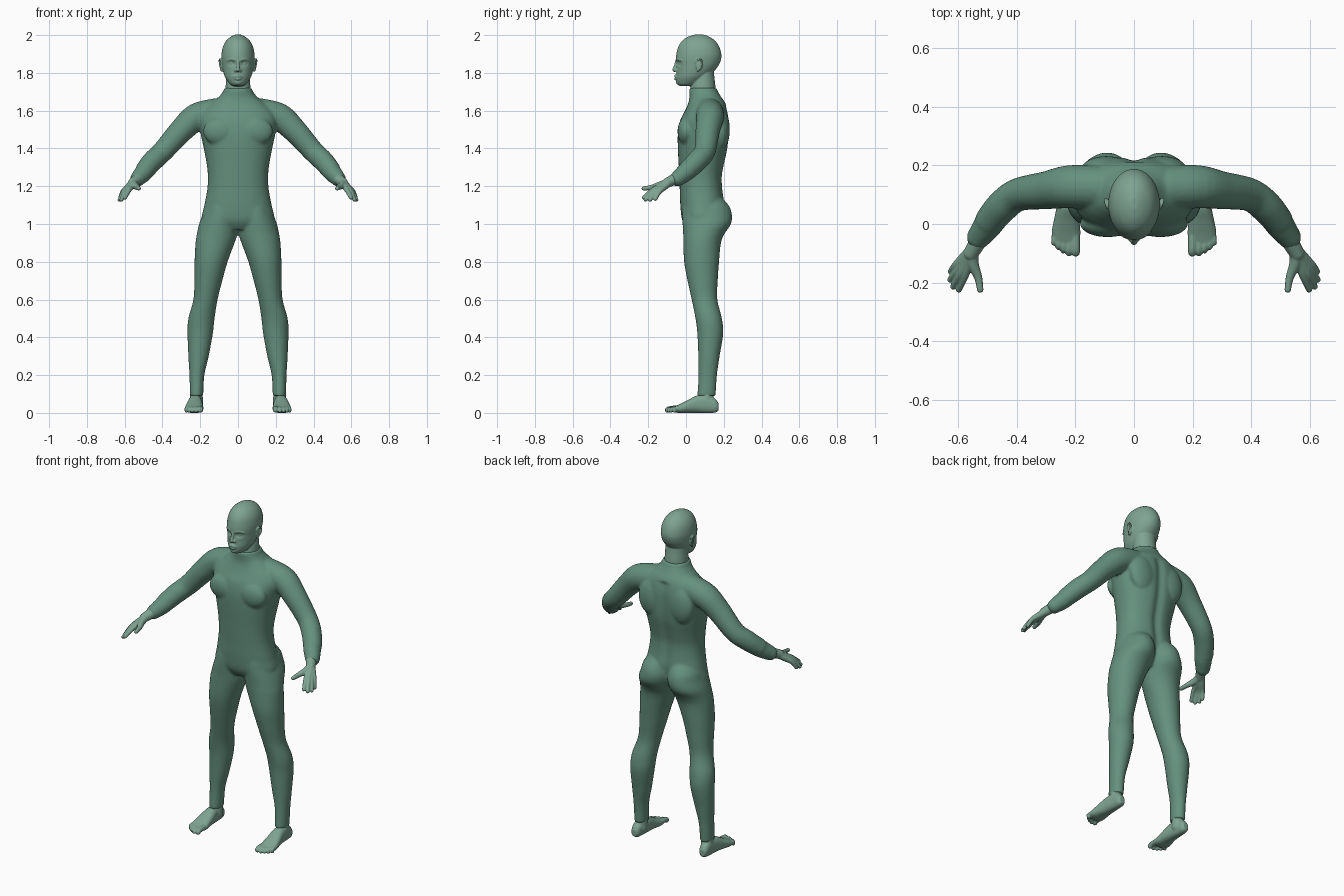
import bpy, bmesh, math
from mathutils import Vector, Matrix


def spline(rows, n=5):
    """Catmull-Rom interpolation through tuples of numbers."""
    out = []
    for i in range(len(rows) - 1):
        a, b, c, d = (rows[max(i - 1, 0)], rows[i], rows[i + 1], rows[min(i + 2, len(rows) - 1)])
        for k in range(n):
            t = k / n
            out.append([0.5 * (2 * q + (r - p) * t + (2 * p - 5 * q + 4 * r - s) * t * t
                        + (3 * q - p - 3 * r + s) * t ** 3) for p, q, r, s in zip(a, b, c, d)])
    return out + [list(rows[-1])]


def skin(bm, rings):
    """Bridge rings of points and cap both ends."""
    vs = [[bm.verts.new(p) for p in r] for r in rings]
    n = len(vs[0])
    for a, b in zip(vs, vs[1:]):
        for i in range(n):
            j = (i + 1) % n
            bm.faces.new((a[i], a[j], b[j], b[i]))
    bm.faces.new(vs[0])
    bm.faces.new(vs[-1])


def slices(bm, rows, axis='z', power=2.0, n=48):
    """Loft of oval sections: (position, x0, x1, low, high)."""
    rings = []
    for t, x0, x1, l, h in spline(rows):
        ring = []
        for i in range(n):
            a = 2 * math.pi * i / n
            c, s = math.cos(a), math.sin(a)
            x = (x0 + x1) / 2 + (x1 - x0) / 2 * math.copysign(abs(c) ** (2 / power), c)
            w = (l + h) / 2 + (h - l) / 2 * math.copysign(abs(s) ** (2 / power), s)
            ring.append((x, w, t) if axis == 'z' else (x, t, w))
        rings.append(ring)
    skin(bm, rings)


def blob(bm, c, r):
    r = r if isinstance(r, tuple) else (r, r, r)
    bmesh.ops.create_uvsphere(bm, u_segments=24, v_segments=16, radius=1,
                              matrix=Matrix.Translation(c) @ Matrix.Diagonal((*r, 1)))


def tube(bm, pts, n=20):
    """Round-ended limb through (x, y, z, radius)."""
    rows = spline(pts)
    P = [Vector(r[:3]) for r in rows]
    u, rings = Vector((0.31, 0.52, 0.79)), []
    for i, r in enumerate(rows):
        t = (P[min(i + 1, len(P) - 1)] - P[max(i - 1, 0)]).normalized()
        u = (u - t * u.dot(t)).normalized()
        v = t.cross(u)
        rings.append([P[i] + r[3] * (u * math.cos(2 * math.pi * k / n) + v * math.sin(2 * math.pi * k / n))
                      for k in range(n)])
    skin(bm, rings)
    for e in (pts[0], pts[-1]):
        blob(bm, e[:3], e[3])


def mirror(bm):
    d = bmesh.ops.duplicate(bm, geom=bm.verts[:] + bm.edges[:] + bm.faces[:])
    for v in d['geom']:
        if isinstance(v, bmesh.types.BMVert):
            v.co.x *= -1


def material(name, col):
    m = bpy.data.materials.new(name)
    m.diffuse_color = (*col, 1)
    return m


def finish(bm, name, mat, voxel, smooth):
    """Fuse the overlapping volumes into one smooth skin."""
    bmesh.ops.recalc_face_normals(bm, faces=bm.faces[:])
    me = bpy.data.meshes.new(name)
    bm.to_mesh(me)
    bm.free()
    ob = bpy.data.objects.new(name, me)
    bpy.context.collection.objects.link(ob)
    me.materials.append(mat)
    m = ob.modifiers.new("fuse", 'REMESH')
    m.mode, m.voxel_size, m.use_smooth_shade = 'VOXEL', voxel, True
    m = ob.modifiers.new("soften", 'SMOOTH')
    m.factor, m.iterations = 0.5, smooth
    return ob


green = material("suit_green", (0.13, 0.28, 0.21))
pale = material("skin_green", (0.21, 0.37, 0.29))

# Body suit: limbs first, mirrored, then the torso
bm = bmesh.new()
slices(bm, [(1.16, 0, .13, 0, .17), (1.10, 0, .172, -.015, .225), (1.05, -.01, .188, -.02, .243),
            (1.0, -.005, .206, -.018, .238), (.95, .002, .217, -.015, .205), (.9, .018, .225, -.014, .185),
            (.8, .055, .23, -.01, .175), (.7, .083, .231, .008, .168), (.6, .108, .236, .03, .166),
            (.5, .124, .263, .05, .19), (.42, .133, .267, .06, .197), (.3, .155, .263, .065, .178),
            (.2, .178, .257, .066, .164), (.09, .184, .255, .06, .157)])
tube(bm, [(.12, .125, 1.59, .075), (.22, .127, 1.565, .074), (.30, .115, 1.495, .065),
          (.395, .10, 1.388, .057), (.45, .06, 1.335, .056), (.49, .013, 1.288, .052)])
tube(bm, [(.47, .035, 1.31, .05), (.50, -.005, 1.272, .049), (.53, -.045, 1.24, .041)])
blob(bm, (.09, .0, 1.49), (.095, .045, .075))     # chest muscle
blob(bm, (.095, .187, 1.5), (.085, .045, .11))    # shoulder blade
mirror(bm)
torso = bmesh.new()
W = [(.97, .13, .01, .17), (1.02, .19, -.02, .195), (1.1, .178, -.03, .205), (1.18, .163, -.033, .196),
     (1.25, .159, -.036, .193), (1.32, .166, -.039, .205), (1.4, .181, -.043, .222), (1.48, .198, -.043, .228),
     (1.55, .208, -.03, .228), (1.6, .19, -.005, .22), (1.64, .145, .012, .208), (1.67, .105, .018, .188),
     (1.7, .08, .017, .17), (1.72, .074, .018, .163)]
slices(torso, [(z, -w, w, f, b) for z, w, f, b in W], power=2.25, n=96)
for v in torso.verts:                             # spine groove
    if v.co.y > .1 and v.co.z < 1.62:
        v.co.y -= .014 * math.exp(-(v.co.x / .025) ** 2)
me = bpy.data.meshes.new("tmp")
torso.to_mesh(me)
torso.free()
bm.from_mesh(me)
bpy.data.meshes.remove(me)
finish(bm, "body_suit", green, .007, 7)

# Head: skull and neck, with dents for the eye sockets
bm = bmesh.new()
H = [(2.003, .012, .05, .09), (1.993, .035, .015, .12), (1.972, .061, -.018, .152), (1.94, .079, -.04, .175),
     (1.9, .087, -.051, .187), (1.87, .087, -.054, .185), (1.84, .084, -.051, .173), (1.81, .079, -.05, .15),
     (1.78, .07, -.052, .12), (1.755, .055, -.05, .09), (1.738, .04, -.043, .06), (1.73, .02, -.03, .04)]
slices(bm, [(z, -w, w, f, b) for z, w, f, b in H], n=96)
for v in bm.verts:
    if v.co.y < .02:
        v.co.y += .013 * math.exp(-((abs(v.co.x) - .032) / .017) ** 2 - ((v.co.z - 1.85) / .012) ** 2)
N = [(1.84, .06, .05, .145), (1.78, .062, .035, .15), (1.72, .066, .023, .156), (1.65, .068, .03, .155)]
slices(bm, [(z, -w, w, f, b) for z, w, f, b in N])
# Nose, lips and chin
tube(bm, [(0, -.048, 1.868, .007), (0, -.056, 1.838, .008), (0, -.061, 1.817, .0115)])
tube(bm, [(-.023, -.044, 1.778, .005), (0, -.055, 1.783, .008), (.023, -.044, 1.778, .005)])
tube(bm, [(-.019, -.045, 1.774, .005), (0, -.054, 1.768, .008), (.019, -.045, 1.774, .005)])
blob(bm, (0, -.037, 1.75), (.02, .016, .014))
for s in (1, -1):
    blob(bm, (s * .012, -.051, 1.813), .009)      # nostril
    blob(bm, (s * .032, -.024, 1.85), .013)       # eye
    tube(bm, [(s * .014, -.049, 1.868, .006), (s * .034, -.041, 1.873, .006), (s * .055, -.026, 1.866, .005)])
    # Ear: thin shell with a raised rim
    blob(bm, (s * .085, .068, 1.842), (.009, .018, .03))
    tube(bm, [(s * .086, .052, 1.853, .005), (s * .093, .06, 1.871, .005), (s * .098, .08, 1.868, .005),
              (s * .096, .083, 1.845, .005), (s * .087, .064, 1.812, .006)])
finish(bm, "head", pale, .0035, 3)

# Hands: every finger runs from the wrist so the palm fuses
bm = bmesh.new()
tube(bm, [(.505, -.015, 1.265, .03), (.53, -.055, 1.24, .03), (.556, -.10, 1.218, .026)])
wrist = (.553, -.09, 1.221, .022)
for knuckle, tip in [((.578, -.178, 1.178), (.598, -.224, 1.14)), ((.595, -.175, 1.174), (.617, -.214, 1.129)),
                     ((.605, -.162, 1.169), (.627, -.19, 1.128)), ((.61, -.143, 1.169), (.625, -.162, 1.133))]:
    mid = [(a + b) / 2 for a, b in zip(wrist, knuckle)]
    tube(bm, [wrist, (*mid, .018), (*knuckle, .0135), (*tip, .0105)])
tube(bm, [wrist, (.55, -.135, 1.206, .02), (.532, -.182, 1.194, .014), (.525, -.224, 1.188, .011)])
mirror(bm)
finish(bm, "hands", pale, .0035, 2)

# Feet: body, ankle and five toes
bm = bmesh.new()
slices(bm, [(.172, .212, .244, .012, .05), (.155, .2, .253, .002, .075), (.12, .196, .257, -.001, .095),
            (.06, .19, .264, .0, .092), (.01, .186, .274, .0, .068), (-.03, .183, .281, -.001, .048),
            (-.062, .186, .276, .004, .034)], axis='y', power=2.4)
tube(bm, [(.221, .112, .05, .036), (.22, .11, .16, .031)])
for x, y, r in [(.199, -.097, .0145), (.222, -.1, .0105), (.241, -.091, .01), (.258, -.079, .01), (.273, -.062, .01)]:
    tube(bm, [(x * .9 + .023, -.03, .024, r * 1.2), (x, y * .6 - .025, .022, r), (x, y, r + .001, r)])
mirror(bm)
finish(bm, "feet", pale, .004, 2)
